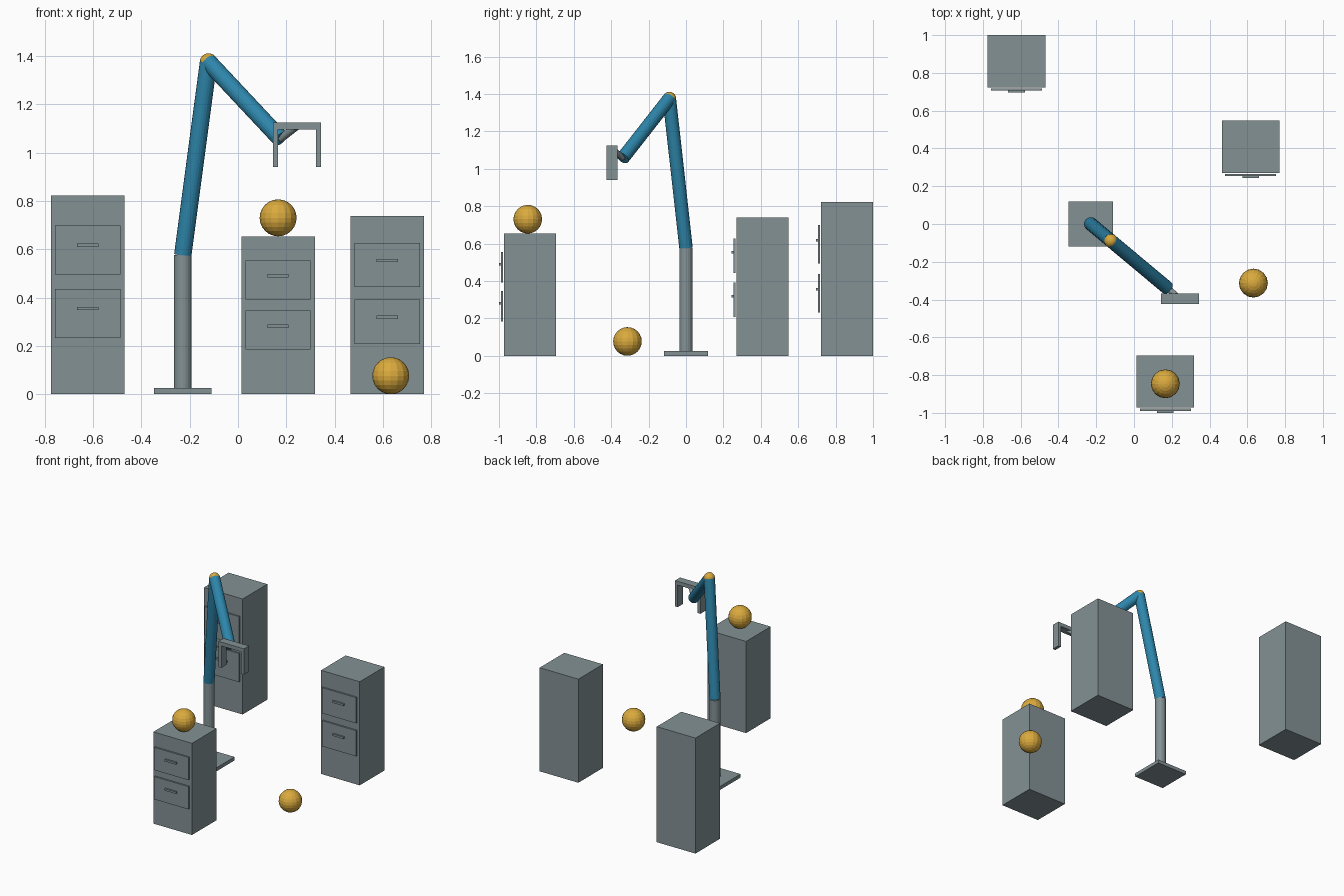
import bpy, bmesh
from mathutils import Vector, Matrix

if "Cube" in bpy.data.objects:
    bpy.data.objects.remove(bpy.data.objects["Cube"])


def material(name, rgb):
    m = bpy.data.materials.new(name)
    m.diffuse_color = (*rgb, 1)
    m.use_nodes = True
    m.node_tree.nodes["Principled BSDF"].inputs["Base Color"].default_value = m.diffuse_color
    return m


GREY = material("steel grey", (0.23, 0.285, 0.30))
BLUE = material("arm blue", (0.027, 0.238, 0.407))
GOLD = material("golden yellow", (0.70, 0.40, 0.047))


def finish(bm, name, mat):
    mesh = bpy.data.meshes.new(name)
    bm.to_mesh(mesh)
    bm.free()
    mesh.materials.append(mat)
    ob = bpy.data.objects.new(name, mesh)
    bpy.context.collection.objects.link(ob)
    return ob


def box(name, centre, size, mat=GREY):
    bm = bmesh.new()
    bmesh.ops.create_cube(bm, size=1, matrix=Matrix.Translation(centre) @ Matrix.Diagonal((*size, 1)))
    return finish(bm, name, mat)


def ball(name, centre, radius):
    bm = bmesh.new()
    bmesh.ops.create_uvsphere(bm, u_segments=16, v_segments=12, radius=radius,
                              matrix=Matrix.Translation(centre))
    return finish(bm, name, GOLD)


def rod(name, start, end, radius, mat):
    a, b = Vector(start), Vector(end)
    d = b - a
    turn = d.to_track_quat('Z', 'Y').to_matrix().to_4x4()
    bm = bmesh.new()
    bmesh.ops.create_cone(bm, cap_ends=True, segments=20, radius1=radius, radius2=radius,
                          depth=d.length, matrix=Matrix.Translation((a + b) / 2) @ turn)
    return finish(bm, name, mat)


# Filing cabinets: body, two drawer fronts and their handles
def cabinet(label, x, front, height):
    w, d = 0.305, 0.277
    box(label + "_cabinet", (x, front + d / 2, height / 2), (w, d, height))
    for level, ratio in (("upper", 0.725), ("lower", 0.406)):
        z = height * ratio
        box(f"{label}_{level}_drawer", (x, front - 0.011, z), (0.27, 0.011, height * 0.248))
        box(f"{label}_{level}_handle", (x, front - 0.021, z + height * 0.025),
            (0.088, 0.013, 0.014))


cabinet("back_left", -0.622, 0.723, 0.823)
cabinet("right", 0.618, 0.270, 0.738)
cabinet("front", 0.166, -0.9725, 0.653)

# Loose balls
ball("cabinet_ball", (0.166, -0.846, 0.730), 0.0765)
ball("floor_ball", (0.632, -0.313, 0.0765), 0.0765)

# Robot arm
BX = -0.2285
shoulder = (BX, 0, 0.577)
elbow = (-0.122, -0.089, 1.375)
wrist = (0.176, -0.338, 1.057)
hand = Vector((0.244, -0.396, 1.11))
box("arm_base", (BX, 0, 0.0125), (0.237, 0.237, 0.025))
rod("arm_column", (BX, 0, 0.02), shoulder, 0.036, GREY)
rod("upper_arm", shoulder, elbow, 0.036, BLUE)
rod("forearm", elbow, wrist, 0.036, BLUE)
ball("elbow_joint", elbow, 0.036)
rod("wrist_link", wrist, hand, 0.016, GREY)

# Gripper: crossbar with two fingers
box("gripper_bar", hand, (0.2, 0.057, 0.027))
for side, name in ((-1, "left_finger"), (1, "right_finger")):
    box(name, hand + Vector((side * 0.0892, 0, -0.0783)), (0.0215, 0.057, 0.1835))
